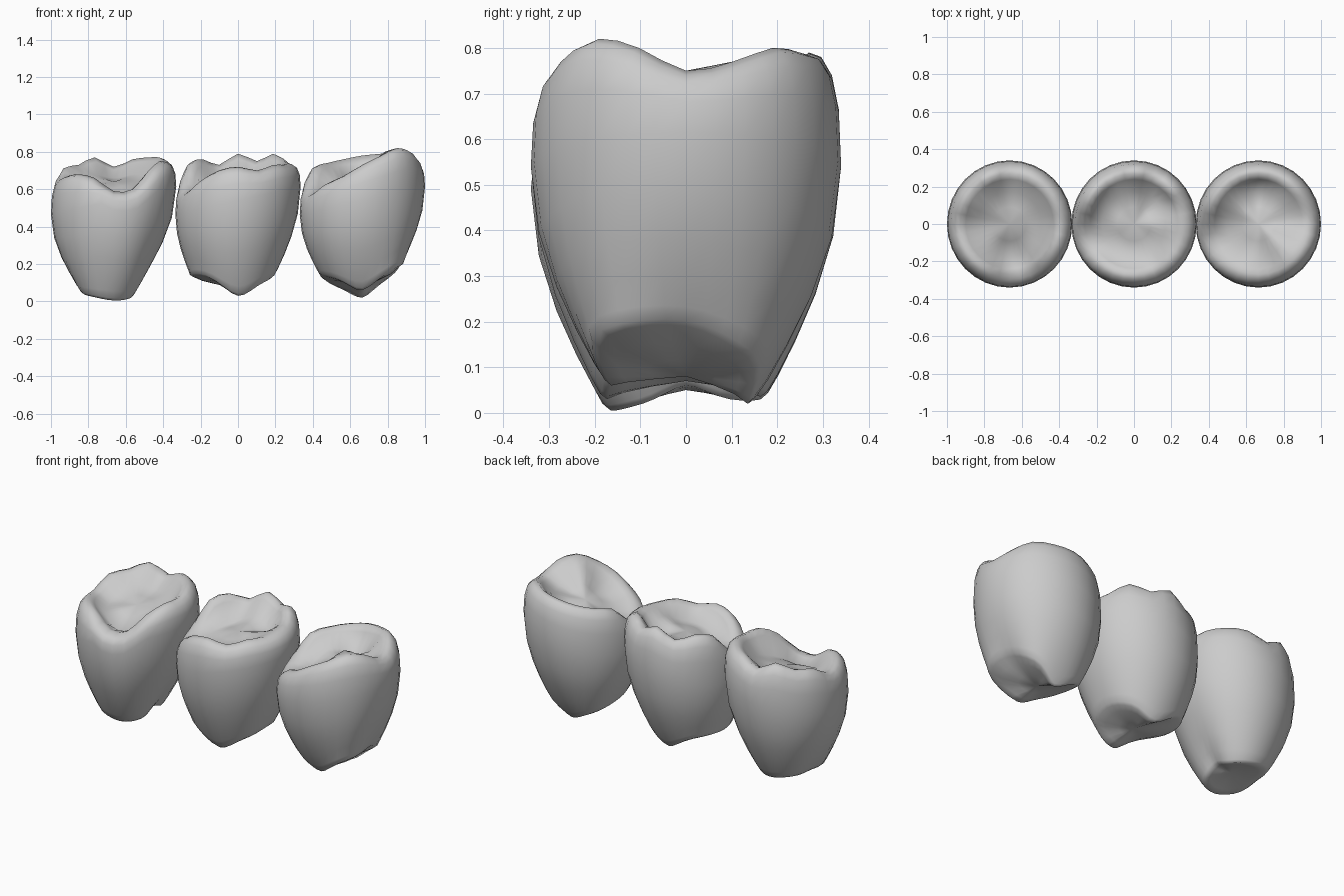
import bpy, bmesh, math

if "Cube" in bpy.data.objects:
    bpy.data.objects.remove(bpy.data.objects["Cube"])

SEG = 32
RX, RY = 0.335, 0.34


def around(vals, a):
    """Smooth periodic interpolation of evenly spaced values, east first, anticlockwise."""
    n = len(vals)
    f = a / (2 * math.pi) * n
    i, t = int(f), f - int(f)
    p0, p1, p2, p3 = (vals[(i + k) % n] for k in (-1, 0, 1, 2))
    return 0.5 * (2 * p1 + (p2 - p0) * t + (2 * p0 - 5 * p1 + 4 * p2 - p3) * t * t
                  + (3 * p1 - p0 - 3 * p2 + p3) * t ** 3)


def make_tooth(name, cx, rim, bowl, centre, root_z, root_r, base):
    bm = bmesh.new()
    columns = []
    for k in range(SEG):
        a = 2 * math.pi * k / SEG
        zr, rr = around(root_z, a), around(root_r, a)
        top, inner = around(rim, a), around(bowl, a)
        mid = min(0.54 + 0.075 * math.cos(a), top - 0.1)
        # underside
        pts = [(rr * 0.4, zr * 0.3 + base * 0.7), (rr * 0.75, zr * 0.65 + base * 0.35),
               (rr * 0.95, zr), (rr * 1.03, zr + 0.012)]
        # flared side wall
        for t in (0.1, 0.25, 0.45, 0.7, 1.0):
            s = math.sin(t * math.pi / 2) ** 0.95
            pts.append((rr + (0.335 - rr) * s, zr + (mid - zr) * t))
        # rounded rim and chewing surface
        h = top - mid
        pts += [(0.330, mid + h * 0.5), (0.315, mid + h * 0.8), (0.292, top - 0.01),
                (0.265, top), (0.235, top * 0.75 + inner * 0.25), (0.17, inner),
                (0.09, inner * 0.4 + centre * 0.6)]
        columns.append([bm.verts.new((cx + r / 0.335 * RX * math.cos(a),
                                      r / 0.335 * RY * math.sin(a), z)) for r, z in pts])
    low = bm.verts.new((cx, 0, base))
    high = bm.verts.new((cx, 0, centre))
    for k in range(SEG):
        c, d = columns[k], columns[(k + 1) % SEG]
        for j in range(len(c) - 1):
            bm.faces.new((c[j], d[j], d[j + 1], c[j + 1]))
        bm.faces.new((low, d[0], c[0]))
        bm.faces.new((high, c[-1], d[-1]))
    bmesh.ops.recalc_face_normals(bm, faces=bm.faces)
    me = bpy.data.meshes.new(name)
    bm.to_mesh(me)
    bm.free()
    ob = bpy.data.objects.new(name, me)
    bpy.context.collection.objects.link(ob)
    bpy.ops.object.select_all(action='DESELECT')
    ob.select_set(True)
    bpy.context.view_layer.objects.active = ob
    bpy.ops.object.shade_smooth_by_angle(angle=math.radians(80))


# left molar
make_tooth("left_molar", -0.665,
           (.75, .77, .77, .76, .72, .77, .73, .72, .66, .67, .68, .66, .59, .60, .70, .75),
           (.65, .68, .66, .68, .62, .60, .55, .60), .64,
           (.06, .03, .03, .05, .05, .03, .005, .02),
           (.11, .14, .17, .19, .17, .20, .17, .14), .05)
# middle molar
make_tooth("middle_molar", 0.0,
           (.74, .75, .79, .75, .79, .73, .76, .74, .63, .59, .65, .70, .72, .70, .73, .73),
           (.70, .64, .68, .63, .61, .59, .62, .65), .66,
           (.13, .10, .035, .12, .13, .13, .03, .10),
           (.19, .19, .17, .24, .25, .24, .18, .20), .07)
# right molar
make_tooth("right_molar", 0.665,
           (.75, .77, .80, .79, .78, .76, .74, .72, .63, .58, .63, .67, .73, .78, .82, .80),
           (.71, .70, .62, .66, .60, .61, .66, .80), .67,
           (.19, .12, .02, .08, .13, .12, .06, .17),
           (.20, .20, .14, .21, .22, .21, .17, .25), .08)
